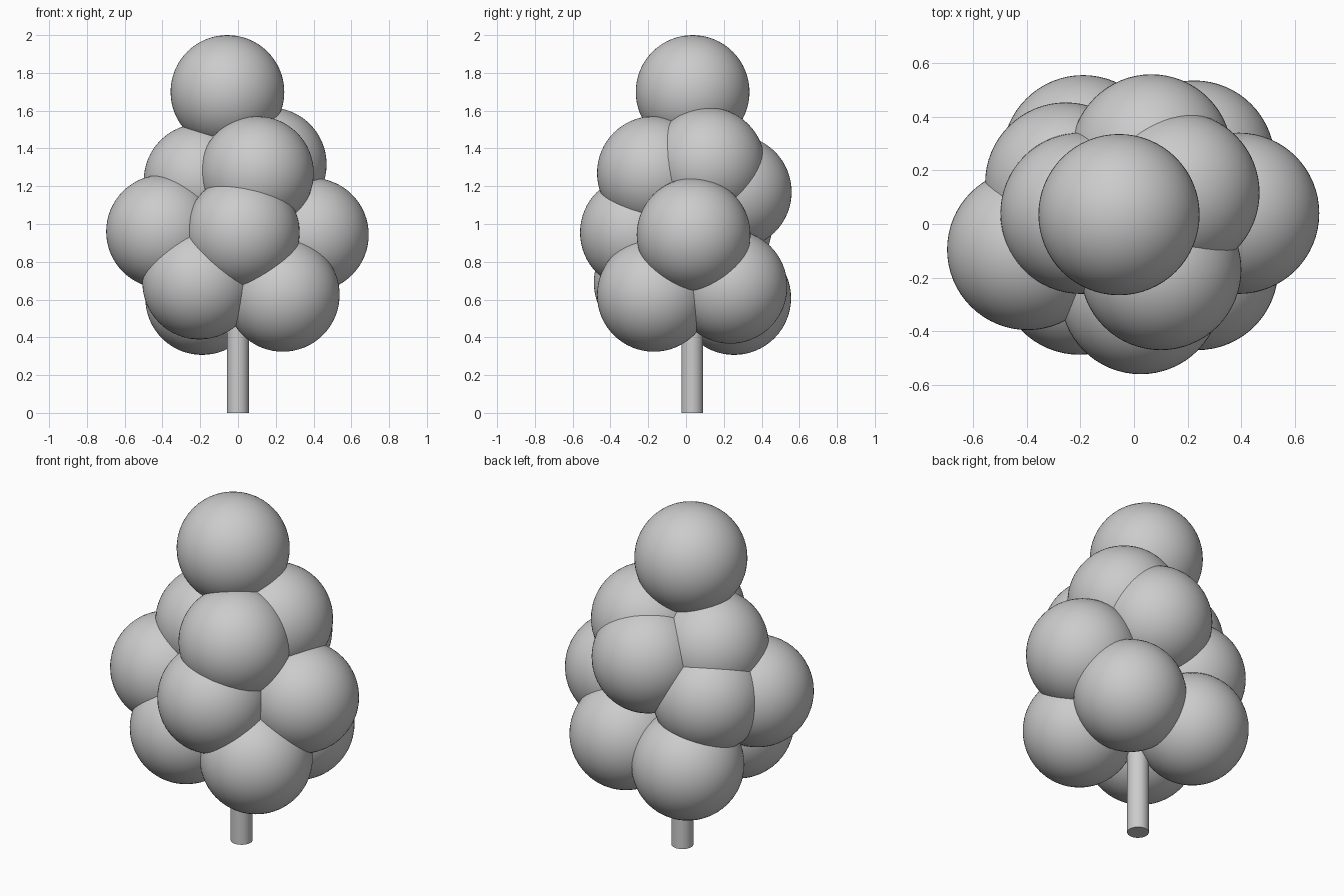
import bpy

if "Cube" in bpy.data.objects:
    bpy.data.objects.remove(bpy.data.objects["Cube"])

R = 0.301  # every foliage ball has the same radius

# trunk
bpy.ops.mesh.primitive_cylinder_add(vertices=32, radius=0.058, depth=0.9, location=(0, 0.033, 0.45))
trunk = bpy.context.object
trunk.name = "trunk"
bpy.ops.object.shade_smooth_by_angle()

# foliage balls, grouped by tier
foliage = {
    "crown": [(-0.056, 0.035, 1.699)],
    "upper_foliage": [(0.10, -0.17, 1.27), (0.168, 0.117, 1.316), (-0.198, 0.04, 1.23), (0.065, 0.258, 1.17)],
    "middle_foliage": [(-0.397, -0.095, 0.96), (0.391, 0.04, 0.943), (0.025, -0.26, 0.955), (-0.255, 0.153, 0.985)],
    "lower_foliage": [(-0.205, -0.187, 0.69), (0.237, -0.17, 0.625), (-0.19, 0.255, 0.608), (0.225, 0.235, 0.668)],
}
for tier, centres in foliage.items():
    for i, centre in enumerate(centres, 1):
        bpy.ops.mesh.primitive_uv_sphere_add(segments=64, ring_count=32, radius=R, location=centre)
        bpy.context.object.name = f"{tier}_{i}"
        bpy.ops.object.shade_smooth()
